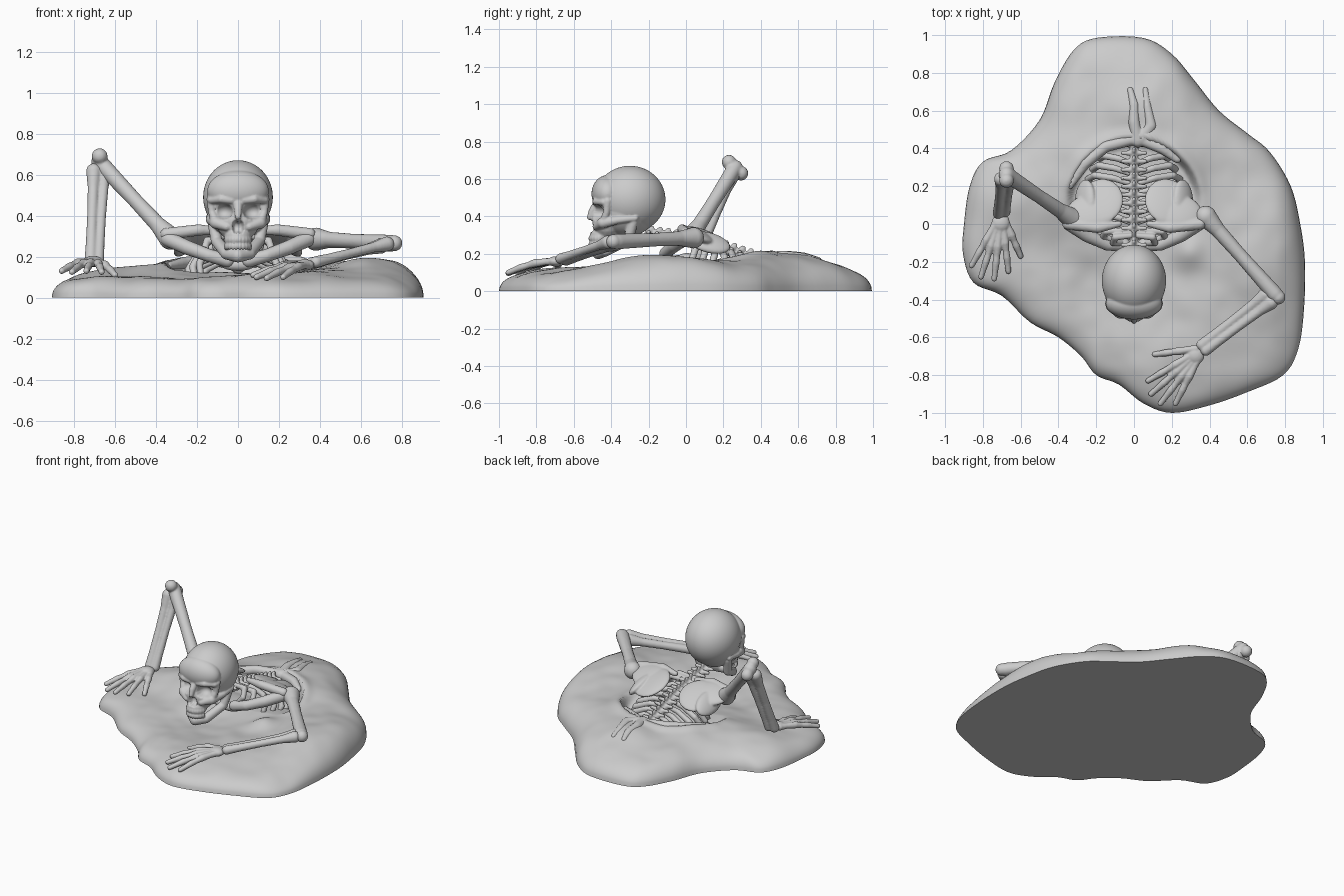
import bpy, bmesh, math
from mathutils import Vector, Matrix, noise

cube = bpy.data.objects.get("Cube")
if cube:
    bpy.data.objects.remove(cube)

stone = bpy.data.materials.new("stone_grey")
stone.use_nodes = True
GREY = (0.6, 0.6, 0.6, 1)
stone.diffuse_color = GREY
stone.node_tree.nodes["Principled BSDF"].inputs["Base Color"].default_value = GREY


def blob(bm, loc, size, tilt=(0, 0, 0), detail=3):
    """Ellipsoid with an optional tilt in degrees."""
    m = Matrix.Translation(loc)
    for angle, axis in zip(tilt, "XYZ"):
        m = m @ Matrix.Rotation(math.radians(angle), 4, axis)
    size = size if isinstance(size, tuple) else (size,) * 3
    bmesh.ops.create_icosphere(bm, subdivisions=detail, radius=1, matrix=m @ Matrix.Diagonal((*size, 1)))


def limb(bm, points, radii):
    """Chain of tapered cylinders with rounded joints."""
    points = [Vector(p) for p in points]
    for p, r in zip(points, radii):
        blob(bm, p, r)
    for a, b, ra, rb in zip(points, points[1:], radii, radii[1:]):
        turn = (b - a).to_track_quat('Z', 'Y').to_matrix().to_4x4()
        bmesh.ops.create_cone(bm, cap_ends=True, segments=20, radius1=ra, radius2=rb,
                              depth=(b - a).length, matrix=Matrix.Translation((a + b) / 2) @ turn)


def long_bone(bm, a, b, r, ends):
    """Straight shaft that flares at both ends."""
    a, b = Vector(a), Vector(b)
    limb(bm, [a, a.lerp(b, 0.18), a.lerp(b, 0.5), a.lerp(b, 0.82), b], [ends[0], r * 1.1, r, r * 1.1, ends[1]])


def make(name, bm):
    mesh = bpy.data.meshes.new(name)
    bm.to_mesh(mesh)
    bm.free()
    obj = bpy.data.objects.new(name, mesh)
    bpy.context.collection.objects.link(obj)
    mesh.materials.append(stone)
    return obj


def finish(obj, voxel=0.007, repeat=3, hollows=()):
    """Fuse the overlapping forms, press in hollows, soften and shade."""
    bpy.ops.object.select_all(action='DESELECT')
    obj.select_set(True)
    bpy.context.view_layer.objects.active = obj
    mod = obj.modifiers.new("fuse", 'REMESH')
    mod.mode, mod.voxel_size = 'VOXEL', voxel
    bpy.ops.object.modifier_apply(modifier=mod.name)
    for (cx, cy, cz), (rx, ry, rz) in hollows:
        for v in obj.data.vertices:
            d = 1 - ((v.co.x - cx) / rx) ** 2 - ((v.co.z - cz) / rz) ** 2
            if d > 0 and v.co.y < cy + ry * math.sqrt(d):
                v.co.y = cy + ry * math.sqrt(d)
    soft = obj.modifiers.new("soften", 'SMOOTH')
    soft.factor, soft.iterations = 0.5, repeat
    bpy.ops.object.modifier_apply(modifier=soft.name)
    bpy.ops.object.shade_smooth_by_angle(angle=math.radians(60))


# Ground slab: irregular outline, domed rim, sunken pit around the chest
OUTLINE = [(-.2, .985), (.05, .985), (.2, .9), (.32, .76), (.45, .6), (.6, .48), (.72, .38), (.83, .2), (.88, 0),
           (.905, -.2), (.9, -.45), (.87, -.66), (.79, -.8), (.6, -.89), (.4, -.96), (.2, -1), (.05, -.95),
           (-.08, -.85), (-.2, -.8), (-.28, -.7), (-.4, -.6), (-.55, -.52), (-.7, -.38), (-.85, -.31),
           (-.905, -.16), (-.9, 0), (-.87, .2), (-.8, .33), (-.65, .39), (-.5, .55), (-.42, .75), (-.32, .92)]


def bump(x, y, cx, cy, w):
    return math.exp(-((x - cx) ** 2 + (y - cy) ** 2) / w ** 2)


def ground_height(x, y):
    h = 0.1 + 0.1 * bump(x, y, .75, -.1, .4) + 0.1 * bump(x, y, .1, .5, .42)
    h += 0.02 * bump(x, y, -.75, .05, .3) + 0.05 * bump(x, y, -.35, .2, .25) + 0.02 * bump(x, y, .2, -.65, .35)
    h += 0.04 * bump(x, y, .3, -.15, .08) - 0.03 * bump(x, y, -.05, -.25, .3)
    h += 0.02 * noise.noise((x * 4, y * 4, 1)) + 0.006 * noise.noise((x * 9, y * 9, 5))
    e = math.hypot(x / .35, (y - .12) / .33)
    back = min(1, max(0, y / .2))
    inside = min(1, max(0, (1 - e) / .1))
    h += 0.015 * back * math.exp(-((e - 1.05) / .1) ** 2)
    return h * (1 - inside * back) + 0.1 * inside * back


bm = bmesh.new()
rim = []
for i, p in enumerate(OUTLINE):
    p0, p1, p2, p3 = [Vector(OUTLINE[(i + k) % len(OUTLINE)]) for k in (-1, 0, 1, 2)]
    for s in range(5):
        u = s / 5
        rim.append(0.5 * (2 * p1 + (p2 - p0) * u + (2 * p0 - 5 * p1 + 4 * p2 - p3) * u * u
                          + (3 * p1 - p0 - 3 * p2 + p3) * u ** 3))
rim.reverse()
RINGS = 60
loops = []
for k in range(1, RINGS + 1):
    t = 1 - (1 - k / RINGS) ** 1.35
    loops.append([bm.verts.new((q.x * t, q.y * t, ground_height(q.x * t, q.y * t) * math.sqrt(1 - t ** 10)))
                  for q in rim])
n = len(rim)
for a, b in zip(loops, loops[1:]):
    for j in range(n):
        bm.faces.new((a[j], b[j], b[(j + 1) % n], a[(j + 1) % n]))
bm.faces.new(loops[0])
bm.faces.new(list(reversed(loops[-1])))
bmesh.ops.recalc_face_normals(bm, faces=bm.faces)
ground = make("ground", bm)
for poly in ground.data.polygons:
    poly.use_smooth = len(poly.vertices) == 4

# Cracked earth ridges behind the pit
bm = bmesh.new()
limb(bm, [(.02, .44, .175), (0, .54, .185), (.0, .63, .18), (-.02, .71, .165)], [.036, .032, .028, .018])
limb(bm, [(.04, .45, .175), (.09, .52, .185), (.07, .62, .18), (.06, .71, .165)], [.036, .032, .026, .018])
limb(bm, [(.03, .45, .175), (.15, .4, .18), (.23, .34, .17)], [.032, .03, .02])
limb(bm, [(0, .45, .175), (-.15, .41, .18), (-.26, .32, .17), (-.34, .2, .155)], [.032, .03, .03, .018])
finish(make("cracked_earth", bm), repeat=8)

# Skull: cranium, face, cheeks, jaw and teeth
bm = bmesh.new()
blob(bm, (0, -.3, .49), (.17, .19, .18), detail=5)
blob(bm, (0, -.32, .43), (.152, .16, .14), detail=5)
blob(bm, (0, -.42, .52), (.15, .085, .1), detail=5)
blob(bm, (0, -.42, .37), (.105, .085, .1))
blob(bm, (0, -.45, .295), (.066, .065, .055))
limb(bm, [(0, -.47, .47), (0, -.5, .43), (0, -.515, .395)], [.026, .02, .015])
for s in (-1, 1):
    limb(bm, [(s * .055, -.48, .345), (s * .108, -.445, .365), (s * .138, -.36, .38), (s * .142, -.27, .39)],
         [.02, .03, .02, .016])
    limb(bm, [(s * .13, -.42, .48), (s * .128, -.425, .42), (s * .11, -.44, .37)], [.024, .018, .024])
    limb(bm, [(s * .125, -.28, .37), (s * .104, -.31, .275), (s * .055, -.43, .215), (0, -.47, .205)],
         [.025, .028, .03, .034])
    limb(bm, [(s * .03, -.48, .475), (s * .08, -.48, .48), (s * .13, -.44, .475)], [.02, .02, .018])
for i in range(10):
    a = math.radians(-72 + 16 * i)
    for z in (.282, .25):
        blob(bm, (.062 * math.sin(a), -.445 - .065 * math.cos(a), z), (.01, .012, .018))
sockets = [((s * .072, -.48, .42), (.046, .055, .038)) for s in (-1, 1)]
nostrils = [((s * .011, -.49, .345), (.016, .03, .03)) for s in (-1, 1)]
finish(make("skull", bm), voxel=.005, repeat=4, hollows=sockets + nostrils)

# Spine, from the skull base down into the pit
bm = bmesh.new()
for i in range(15):
    t = i / 14
    y, z = -.2 + .62 * t, .32 - .15 * t + .02 * math.sin(t * math.pi)
    blob(bm, (0, y, z - .02), (.036, .024, .032))
    blob(bm, (0, y + .012, z + .008), (.011, .018, .026), (-35, 0, 0))
    limb(bm, [(-.06, y, z - .005), (0, y, z - .01), (.06, y, z - .005)], [.011, .016, .011])
finish(make("spine", bm), voxel=.006, repeat=2)

# Rib cage and breastbone
bm = bmesh.new()
for i in range(7):
    y = .0 + .052 * i
    w = .15 + .1 * math.sin(math.pi * (i + 1) / 8)
    z = .265 - .015 * i
    for s in (-1, 1):
        limb(bm, [(0, y, z), (s * w * .45, y + .035, z + .0), (s * w * .85, y + .05, z - .04),
                  (s * w, y + .03, z - .1), (s * w * .95, y, .08)], [.014, .018, .019, .018, .014])
for s in (-1, 1):
    for w, y, z in ((.1, -.06, .3), (.15, -.03, .28)):
        limb(bm, [(0, y, z), (s * w, y - .01, z), (s * w * 1.1, y - .04, z - .05), (s * .04, -.1, .17)],
             [.014, .018, .018, .016])
blob(bm, (0, -.1, .16), (.085, .03, .03))
finish(make("ribs", bm), voxel=.006, repeat=2)

# Shoulder blades and collar bones
for side, s in (("left", 1), ("right", -1)):
    bm = bmesh.new()
    blob(bm, (s * .175, .12, .285), (.12, .13, .026), (-24, s * 10, 0), 4)
    blob(bm, (s * .24, .06, .3), (.12, .1, .03), (-22, s * 6, 0), 4)
    blob(bm, (s * .26, .12, .26), (.07, .12, .03), (-15, s * 45, 0), 4)
    limb(bm, [(s * .08, .0, .325), (s * .19, -.02, .33), (s * .35, .0, .31)], [.017, .028, .03])
    finish(make(side + "_shoulder_blade", bm))
    bm = bmesh.new()
    limb(bm, [(s * .05, -.11, .18), (s * .14, -.11, .205), (s * .25, -.06, .245), (s * .34, .0, .285)],
         [.034, .032, .036, .038])
    finish(make(side + "_collar_bone", bm))


def arm(side, shoulder, elbow, wrist, spread, knob, lift, tips):
    """Upper arm, paired forearm bones and a five-fingered hand."""
    shoulder, elbow, wrist, spread, knob = map(Vector, (shoulder, elbow, wrist, spread, knob))
    bm = bmesh.new()
    long_bone(bm, shoulder, elbow, .036, (.057, .042))
    for k in (-1, 1):
        blob(bm, elbow + knob * k, .039)
    finish(make(side + "_upper_arm", bm))

    bm = bmesh.new()
    long_bone(bm, elbow.lerp(wrist, .09) + spread, wrist + spread * .7, .023, (.037, .029))
    long_bone(bm, elbow.lerp(wrist, .09) - spread, wrist - spread * .7, .025, (.038, .031))
    finish(make(side + "_forearm", bm))

    bm = bmesh.new()
    middle = wrist.lerp(Vector(tips[2]), .16)
    blob(bm, middle, (.048, .048, .028))
    for tip in map(Vector, tips):
        start = middle + (tip - Vector(tips[2])) * .16
        path = [start.lerp(tip, f) for f in (0, .2, .42, .58, .72, .86, 1)]
        for p, f in zip(path, (0, .6, 1, .8, .7, .35, 0)):
            p.z += lift * f
        limb(bm, path, [.022, .018, .022, .017, .019, .016, .015])
    finish(make(side + "_hand", bm), voxel=.005, repeat=2)


arm("right", (-.33, .03, .29), (-.675, .262, .66), (-.7, .06, .185), (.026, .006, 0), (0, .032, -.03), .012,
    [(-.6, -.17, .11), (-.86, -.22, .13), (-.74, -.29, .13), (-.81, -.28, .125), (-.665, -.25, .125)])
arm("left", (.38, .04, .285), (.745, -.37, .265), (.37, -.655, .17), (.015, -.021, .005), (.018, -.018, 0), .016,
    [(.11, -.69, .12), (.075, -.83, .11), (.09, -.9, .1), (.14, -.95, .095), (.22, -.95, .1)])
